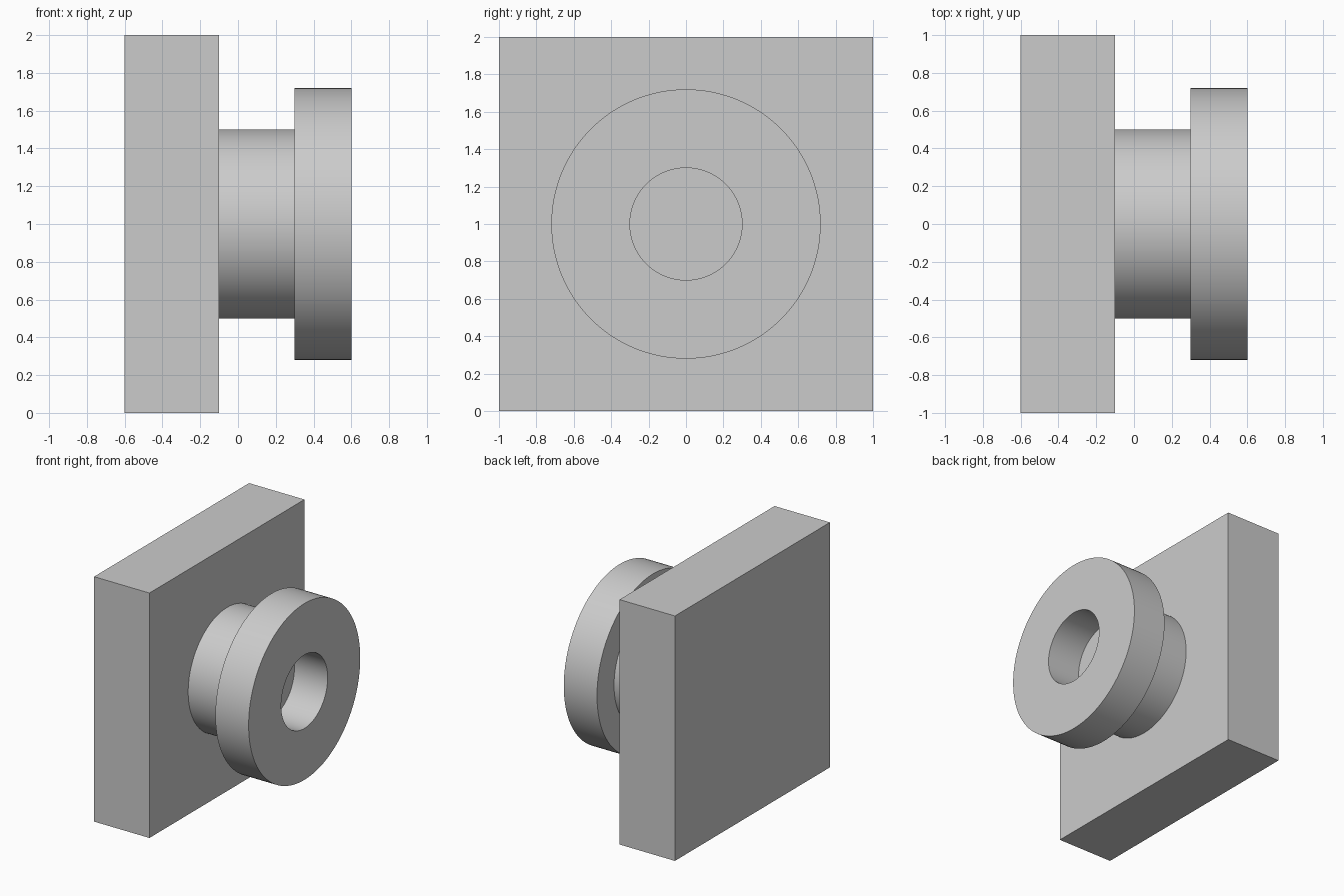
import bpy
import bmesh
import math
from mathutils import Matrix

cube = bpy.data.objects.get("Cube")
if cube:
    bpy.data.objects.remove(cube, do_unlink=True)

SEGMENTS = 128
CENTRE_Z = 1.0

grey = bpy.data.materials.new("light_grey")
grey.use_nodes = True
colour = (0.6, 0.6, 0.6, 1.0)
grey.diffuse_color = colour
grey.node_tree.nodes["Principled BSDF"].inputs["Base Color"].default_value = colour


def finish(name, bm):
    """Turn a bmesh into a named object in the single material."""
    bmesh.ops.recalc_face_normals(bm, faces=bm.faces[:])
    mesh = bpy.data.meshes.new(name)
    bm.to_mesh(mesh)
    bm.free()
    mesh.materials.append(grey)
    obj = bpy.data.objects.new(name, mesh)
    bpy.context.collection.objects.link(obj)
    return obj


def turned(name, profile):
    """Revolve an (x, radius) profile around the horizontal x axis."""
    bm = bmesh.new()
    verts = [bm.verts.new((x, 0, r)) for x, r in profile]
    edges = [bm.edges.new(pair) for pair in zip(verts, verts[1:])]
    bmesh.ops.spin(bm, geom=verts + edges, cent=(0, 0, 0), axis=(1, 0, 0),
                   angle=math.tau, steps=SEGMENTS)
    bmesh.ops.remove_doubles(bm, verts=bm.verts[:], dist=0.0001)
    bmesh.ops.translate(bm, verts=bm.verts[:], vec=(0, 0, CENTRE_Z))
    obj = finish(name, bm)
    bpy.ops.object.select_all(action="DESELECT")
    obj.select_set(True)
    bpy.context.view_layer.objects.active = obj
    bpy.ops.object.shade_smooth_by_angle(angle=math.radians(30))
    return obj


# Square backing plate
bm = bmesh.new()
bmesh.ops.create_cube(bm, size=1, matrix=Matrix.Translation((-0.35, 0, CENTRE_Z))
                      @ Matrix.Diagonal((0.5, 2, 2, 1)))
finish("square_plate", bm)

# Neck and wide flange with a blind bore, turned as one piece
turned("flanged_neck", [
    (-0.1, 0), (-0.1, 0.5), (0.3, 0.5), (0.3, 0.72),
    (0.6, 0.72), (0.6, 0.3), (0.3, 0.3), (0.3, 0),
])
